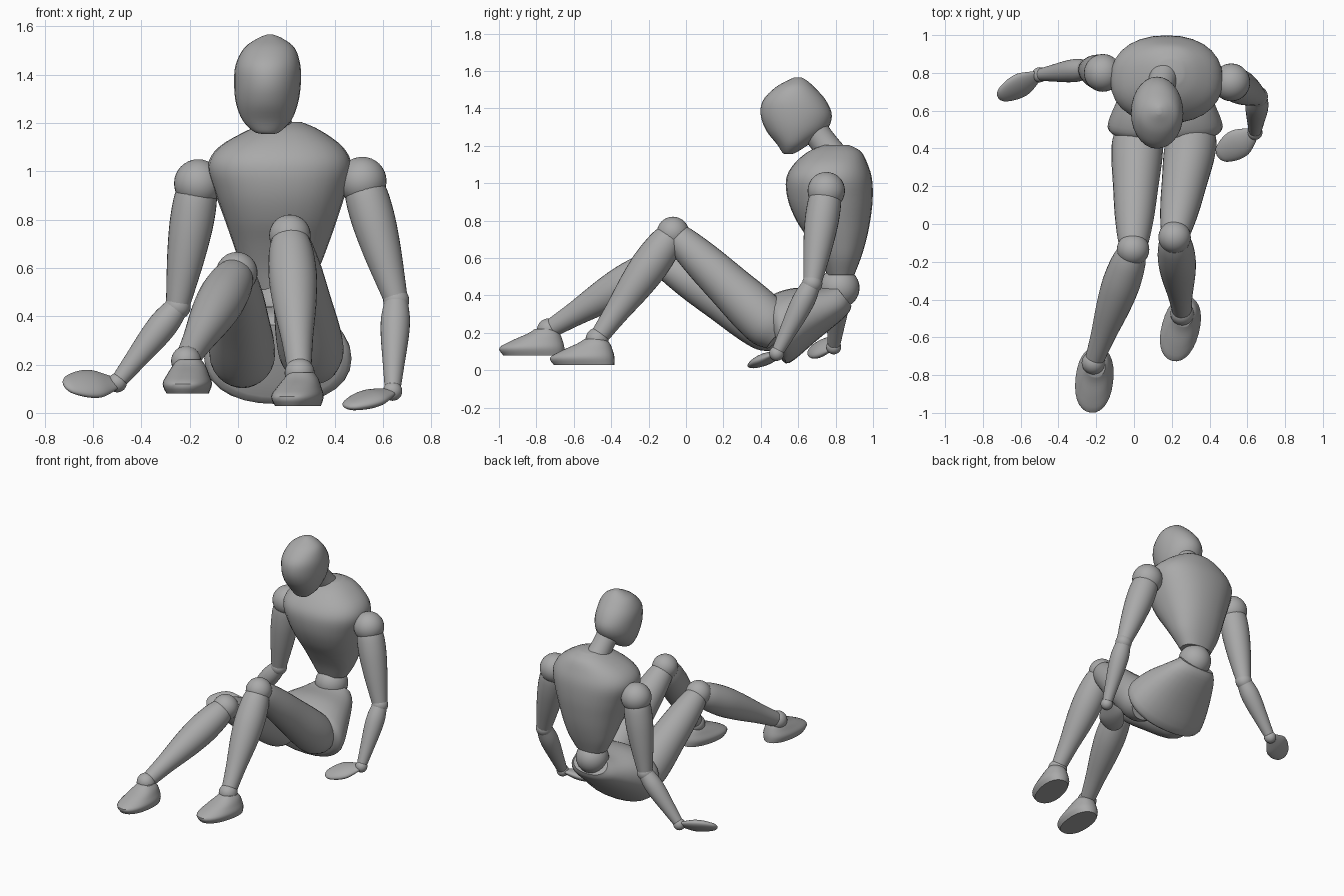
import bpy
import bmesh
import math
from mathutils import Vector

cube = bpy.data.objects.get("Cube")
if cube:
    bpy.data.objects.remove(cube, do_unlink=True)

grey = bpy.data.materials.new("clay grey")
grey.use_nodes = True
tone = (0.4, 0.4, 0.4, 1)
grey.diffuse_color = tone
grey.node_tree.nodes["Principled BSDF"].inputs["Base Color"].default_value = tone


def finish(bm, name):
    bmesh.ops.recalc_face_normals(bm, faces=bm.faces)
    mesh = bpy.data.meshes.new(name)
    bm.to_mesh(mesh)
    bm.free()
    mesh.materials.append(grey)
    obj = bpy.data.objects.new(name, mesh)
    bpy.context.collection.objects.link(obj)
    bpy.ops.object.select_all(action='DESELECT')
    obj.select_set(True)
    bpy.context.view_layer.objects.active = obj
    bpy.ops.object.shade_smooth_by_angle(angle=math.radians(40))
    return obj


def spline(p, q, r, s, t):
    return q + ((r - p) * t + (2 * p - 5 * q + 4 * r - s) * t * t
                + (3 * q - p - 3 * r + s) * t ** 3) * 0.5


def loft(name, rings, power=1.0, sides=28, steps=4):
    """Skin smoothly through elliptical rings: (centre, half axis, half axis)."""
    rings = [tuple(Vector(v) for v in ring) for ring in rings]
    last = len(rings) - 1
    dense = []
    for i in range(last):
        near = [rings[max(0, min(last, i + k))] for k in (-1, 0, 1, 2)]
        for s in range(steps):
            dense.append([spline(*[n[c] for n in near], s / steps) for c in range(3)])
    dense.append(rings[-1])
    bm = bmesh.new()
    loops = []
    for c, u, v in dense:
        loop = []
        for k in range(sides):
            a = 2 * math.pi * k / sides
            ca, sa = math.cos(a), math.sin(a)
            loop.append(bm.verts.new(c + u * math.copysign(abs(ca) ** power, ca)
                                     + v * math.copysign(abs(sa) ** power, sa)))
        loops.append(loop)
    for low, high in zip(loops, loops[1:]):
        for k in range(sides):
            j = (k + 1) % sides
            bm.faces.new((low[k], low[j], high[j], high[k]))
    bm.faces.new(loops[0])
    bm.faces.new(loops[-1])
    return finish(bm, name)


def stack(name, rows, power=1.0):
    """Horizontal slices: z, x range, y range."""
    return loft(name, [(((x0 + x1) / 2, (y0 + y1) / 2, z),
                        ((x1 - x0) / 2, 0, 0), (0, (y1 - y0) / 2, 0))
                       for z, x0, x1, y0, y1 in rows], power)


def limb(name, a, b, profile, wide=None, flat=1.0):
    """Turned part from a to b; profile holds (fraction, radius)."""
    a, b = Vector(a), Vector(b)
    d = (b - a).normalized()
    ref = Vector(wide or (1, 0, 0))
    u = (ref - d * ref.dot(d)).normalized()
    v = d.cross(u)
    return loft(name, [(a.lerp(b, t), u * r, v * r * flat) for t, r in profile])


def ball(name, c, r, scale=(1, 1, 1)):
    bm = bmesh.new()
    bmesh.ops.create_uvsphere(bm, u_segments=28, v_segments=16, radius=r)
    for v in bm.verts:
        v.co = Vector(c) + v.co * Vector(scale).to_3d().length / math.sqrt(3)
    return finish(bm, name)


# Head and neck
stack("head", [
    (1.155, .10, .15, .53, .56), (1.165, .065, .175, .515, .59),
    (1.21, .02, .22, .485, .66), (1.28, -.008, .248, .43, .75),
    (1.36, -.016, .26, .40, .78), (1.44, -.01, .258, .41, .75),
    (1.51, .025, .235, .475, .69), (1.55, .08, .185, .545, .645),
    (1.566, .12, .145, .58, .615)])
limb("neck", (.16, .80, 1.13), (.13, .66, 1.32), [(0, .08), (.5, .072), (1, .075)])

# Torso, waist and tilted pelvis
stack("chest", [
    (.51, .06, .28, .755, .90), (.60, .015, .335, .715, .935),
    (.70, -.02, .375, .655, .965), (.80, -.055, .41, .59, .985),
    (.91, -.095, .445, .545, .998), (1.02, -.125, .47, .535, .995),
    (1.10, -.08, .435, .575, .972), (1.17, .04, .34, .655, .935),
    (1.205, .13, .26, .74, .87)], .88)
ball("waist", (.17, .82, .44), .108)
loft("pelvis", [
    ((.17, .84, .40), (.13, 0, 0), (0, .045, -.055)),
    ((.17, .785, .365), (.18, 0, 0), (0, .07, -.075)),
    ((.165, .64, .30), (.26, 0, 0), (0, .06, -.14)),
    ((.165, .515, .225), (.305, 0, 0), (0, .04, -.185)),
    ((.165, .47, .215), (.26, 0, 0), (0, .035, -.15))], .9)

# Legs: thigh, knee, shin, ankle and flat-soled foot
foot_slices = [(0, 0, .33, .085), (.04, 0, .35, .10), (.08, .01, .28, .085),
               (.115, .025, .20, .068), (.14, .05, .16, .05)]
legs = {
    "left": ((.31, .47, .22), (.215, -.07, .735), (.255, -.475, .165),
             (.29, -.385), (.20, -.73), .028),
    "right": ((.02, .47, .21), (-.005, -.135, .58), (-.215, -.735, .215),
              (-.19, -.65), (-.23, -1.0), .08)}
for side, (hip, knee, ankle, heel, toe, floor) in legs.items():
    limb(side + "_thigh", hip, knee, [
        (-.06, .10), (.04, .132), (.2, .135), (.45, .12), (.7, .105), (.9, .085), (.98, .07)])
    ball(side + "_knee", knee, .086)
    limb(side + "_shin", knee, ankle, [
        (.02, .075), (.12, .092), (.3, .10), (.5, .09), (.75, .066), (.93, .053), (.97, .05)])
    ball(side + "_ankle", ankle, .062)
    heel, toe = Vector((*heel, floor)), Vector((*toe, floor))
    d = (toe - heel).normalized()
    across = Vector((-d.y, d.x, 0))
    loft(side + "_foot", [(heel + d * (p + q) / 2 + Vector((0, 0, h)),
                           d * (q - p) / 2, across * w)
                          for h, p, q, w in foot_slices], .9)

# Arms: shoulder, upper arm, elbow, forearm, wrist and flat hand
arms = {
    "left": ((.515, .75, .96), (.655, .675, .465), (.64, .485, .09),
             (.445, .355, .025), (.3, .8, .3)),
    "right": ((-.165, .80, .95), (-.25, .82, .44), (-.50, .79, .125),
              (-.72, .67, .115), (0, .75, .6))}
for side, (shoulder, elbow, wrist, tip, wide) in arms.items():
    ball(side + "_shoulder", shoulder, .10)
    limb(side + "_upper_arm", shoulder, elbow, [
        (.03, .08), (.15, .09), (.35, .09), (.6, .078), (.85, .06), (.98, .05)])
    ball(side + "_elbow", elbow, .054)
    limb(side + "_forearm", elbow, wrist, [
        (.03, .05), (.2, .06), (.4, .058), (.7, .045), (.95, .034), (.98, .032)])
    ball(side + "_wrist", wrist, .04)
    limb(side + "_hand", wrist, tip, [
        (.02, .03), (.15, .05), (.4, .078), (.65, .075), (.88, .052), (.97, .03), (1, .012)],
        wide, .4)
